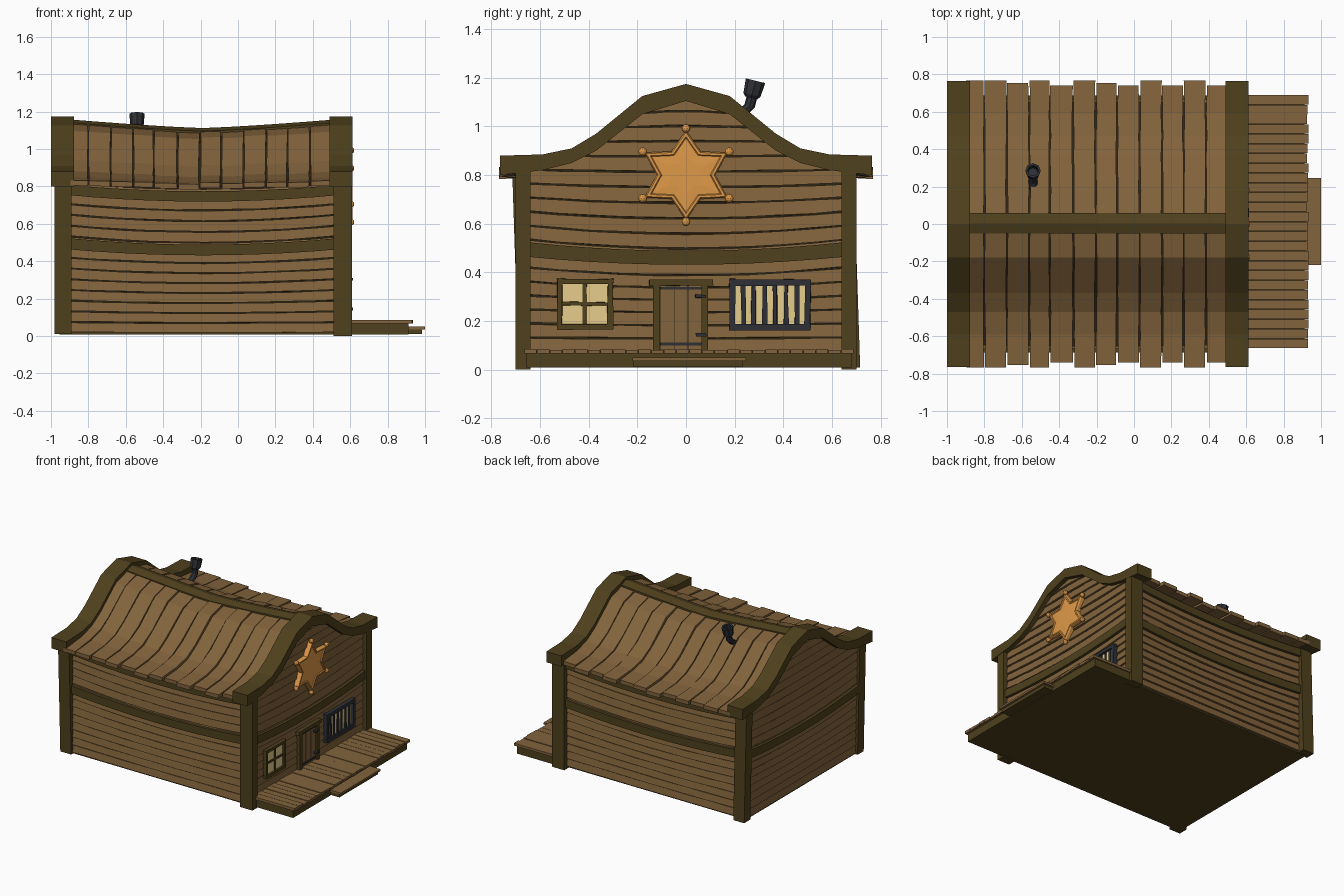
import bpy, bmesh, math, random
from mathutils import Vector

random.seed(4)
if "Cube" in bpy.data.objects:
    bpy.data.objects.remove(bpy.data.objects["Cube"])


def material(name, rgb):
    m = bpy.data.materials.new(name)
    m.use_nodes = True
    m.diffuse_color = (*rgb, 1)
    m.node_tree.nodes["Principled BSDF"].inputs["Base Color"].default_value = (*rgb, 1)
    return m


WOOD = material("plank brown", (0.225, 0.126, 0.045))
TRIM = material("dark timber", (0.078, 0.052, 0.0125))
GAP = material("shadow gap", (0.026, 0.017, 0.007))
IRON = material("black iron", (0.028, 0.03, 0.037))
PANE = material("cream glass", (0.8, 0.61, 0.27))
GOLD = material("orange brass", (0.74, 0.32, 0.065))


def jit(a):
    return random.uniform(-a, a)


def steps(a, b, n):
    return [a + (b - a) * i / n for i in range(n + 1)]


class Part:
    """Collects lofted solids into one named object."""

    def __init__(self, name, mat):
        self.name, self.mat, self.bm = name, mat, bmesh.new()

    def loft(self, sections):
        rows = [[self.bm.verts.new(p) for p in s] for s in sections]
        n = len(rows[0])
        for a, b in zip(rows, rows[1:]):
            for i in range(n):
                j = (i + 1) % n
                self.bm.faces.new((a[i], a[j], b[j], b[i]))
        self.bm.faces.new(rows[0][::-1])
        self.bm.faces.new(rows[-1])

    def box(self, x, y, z, wobble=0):
        self.loft([[(x[k], y[i] + jit(wobble), z[j] + jit(wobble))
                    for i, j in ((0, 0), (1, 0), (1, 1), (0, 1))] for k in (0, 1)])

    def done(self):
        bmesh.ops.recalc_face_normals(self.bm, faces=self.bm.faces)
        me = bpy.data.meshes.new(self.name)
        self.bm.to_mesh(me)
        self.bm.free()
        me.materials.append(self.mat)
        ob = bpy.data.objects.new(self.name, me)
        bpy.context.collection.objects.link(ob)


# Gable curve: half profile as (y, top, bottom)
GABLE = [(0, 1.175, 1.105), (0.18, 1.125, 1.05), (0.37, 0.97, 0.90),
         (0.47, 0.91, 0.85), (0.59, 0.885, 0.82), (0.77, 0.88, 0.80)]


def top_at(y):
    y = abs(y)
    for a, b in zip(GABLE, GABLE[1:]):
        if y <= b[0]:
            return a[1] + (b[1] - a[1]) * (y - a[0]) / (b[0] - a[0])
    return GABLE[-1][1]


def half_width(z):
    """Half width of the gable wall at height z, ending inside the rake boards."""
    mids = [(y, (t + b) / 2) for y, t, b in GABLE[:5]]
    for a, b in zip(mids, mids[1:]):
        if z >= b[1]:
            return max(0.02, a[0] + (b[0] - a[0]) * (a[1] - z) / (a[1] - b[1]))
    return 0.655


def droop(x):
    return max(0, 1 - abs((x + 0.19) / 0.7) ** 1.25)


def roof_z(x, y):
    fall = 0.03 + 0.02 * max(0, (abs(y) - 0.5) / 0.27)
    return top_at(y) - fall - droop(x) * (0.045 - 0.03 * abs(y) / 0.77)


# Dark core that shows through the gaps, on a timber floor
core = Part("building_core", GAP)
ys = [-g[0] for g in GABLE[4:0:-1]] + [g[0] for g in GABLE[:5]]
core.loft([[(x, -0.655, 0.013), (x, -0.655, 0.8)] + [(x, y, roof_z(x, y) - 0.022) for y in ys]
           + [(x, 0.655, 0.8), (x, 0.655, 0.013)] for x in steps(-0.95, 0.566, 10)])
core.done()
floor = Part("floor", TRIM)
floor.box((-0.955, 0.57), (-0.66, 0.66), (0.008, 0.018))
floor.done()

# Walls: tilted, sagging clapboards and curved beams
FRONT, BACK = 0.572, -0.955
WALLS = {
    "front_wall": (lambda u, o, z: (FRONT + o, u, z), 0),
    "back_wall": (lambda u, o, z: (BACK - o, u, z), 0),
    "right_wall": (lambda u, o, z: (u - 0.185, -0.662 - o, z), 0.74),
    "left_wall": (lambda u, o, z: (u - 0.185, 0.662 + o, z), 0.74),
}


def sag_at(z, side):
    """Sag at mid span; the top gable boards arch upwards instead."""
    if side:
        return 0.036 * min(1, z / 0.5)
    return 0.037 * math.exp(-((z - 0.52) / 0.26) ** 2) - 0.05 * max(0, z - 0.85)


def strip(part, place, half, z0, z1, low, high, waver=0.0):
    secs = []
    ends = [half or half_width(z) for z in (z0, z1)]
    for t in steps(-1, 1, 10):
        sec = []
        for k, o in ((0, -0.012), (0, low), (1, high), (1, -0.012)):
            z = (z0, z1)[k]
            sec.append(place(t * ends[k], o, z - sag_at(z, half) * (1 - t * t) + jit(waver)))
        secs.append(sec)
    part.loft(secs)


PITCH = 0.0575
for name, (place, half) in WALLS.items():
    boards = Part(name + "_boards", WOOD)
    z = 0.015
    while z < (0.78 if half else 1.1):
        strip(boards, place, half, z + 0.006, min(z + PITCH, 1.135), 0.011, 0.003, 0.0015)
        z += PITCH
    boards.done()
    beam = Part(name + "_beams", TRIM)
    strip(beam, place, half or 0.66, 0.465, 0.525, 0.025, 0.025)
    if half:
        strip(beam, place, half, 0.755, 0.81, 0.025, 0.025)
    beam.done()

# Corner posts, the rear pair leaning a little
posts = Part("corner_posts", TRIM)
for s in (-1, 1):
    posts.box((0.51, 0.61), sorted((s * 0.64, s * 0.702)), (0, 0.86))
    posts.loft([[(x, s * y + lean, z) for x, y in ((-0.98, 0.63), (-0.89, 0.63), (-0.89, 0.702), (-0.98, 0.702))]
                for z, lean in ((0.01, 0.014), (0.86, -0.014))])
posts.done()

# Rake boards over both gables
full = [(-y, t, b) for y, t, b in GABLE[:0:-1]] + GABLE
full[0], full[-1] = (-0.765, 0.88, 0.8), (0.765, 0.88, 0.8)
for name, x0, x1 in (("rear_gable_trim", -1.0, -0.877), ("front_gable_trim", 0.49, 0.612)):
    trim = Part(name, TRIM)
    trim.loft([[(x0, y, b), (x1, y, b), (x1, y, t), (x0, y, t)] for y, t, b in full])
    trim.done()

# Roof planks bent over the ridge
roof = Part("roof_planks", WOOD)
edges = [-0.9, -0.8, -0.68, -0.56, -0.45, -0.325, -0.205, -0.09, 0.03, 0.15, 0.265, 0.385, 0.51]
for i, (x0, x1) in enumerate(zip(edges, edges[1:])):
    long_end = 0.768 if i in (0, 1, 3, 5, 8, 10) else 0.74 if i in (4, 7, 9, 11) else 0.755
    lift = jit(0.005)
    secs = []
    for y in [-long_end] + ys + [long_end]:
        a, b = x0 + 0.0035 + jit(0.003), x1 - 0.0035 + jit(0.003)
        za, zb = roof_z(a, y) + lift, roof_z(b, y) + lift
        secs.append([(a, y, za - 0.028), (b, y, zb - 0.028), (b, y, zb), (a, y, za)])
    roof.loft(secs)
roof.done()

# Ridge beam
ridge = Part("ridge_beam", TRIM)
ridge.loft([[(x, y, roof_z(x, 0) + h) for y, h in ((-0.052, -0.04), (0.06, -0.04), (0.06, -0.005), (0.004, 0.012), (-0.052, -0.005))]
            for x in steps(-0.88, 0.5, 10)])
ridge.done()

# Bent stove pipe with a wider, open cap
pipe = Part("stove_pipe", IRON)


def tube(rings, lean, sides=8):
    """Rings are (y, z, radius), all square to one leaning axis."""
    up = Vector((0, math.cos(lean), -math.sin(lean)))
    pipe.loft([[Vector((-0.54, y, z)) + r * (math.cos(a) * Vector((1, 0, 0)) + math.sin(a) * up)
                for a in steps(0, math.tau, sides)[:-1]] for y, z, r in rings])


tube([(0.2, 1.04, 0.026), (0.235, 1.06, 0.024), (0.262, 1.085, 0.022), (0.275, 1.14, 0.022)], 0.3)
tube([(0.268, 1.118, 0.026), (0.271, 1.13, 0.036), (0.286, 1.188, 0.041),
      (0.286, 1.188, 0.029), (0.275, 1.145, 0.026)], 0.24)
pipe.done()

# Porch with ragged planks, and a step
porch = Part("porch_base", TRIM)
porch.box((0.56, 0.912), (-0.655, 0.68), (0.008, 0.07))
porch.box((0.9, 0.985), (-0.215, 0.235), (0.012, 0.038))
porch.done()
deck = Part("porch_planks", WOOD)
rows = steps(-0.665, 0.69, 26)
for a, b in zip(rows, rows[1:]):
    deck.box((0.57, 0.93 + jit(0.005)), (a + 0.001, b - 0.001), (0.066, 0.083 + jit(0.003)))
deck.box((0.9, 1.0), (-0.22, 0.247), (0.036, 0.05))
deck.done()


def frame(part, y, z, w, depth):
    x = (FRONT, FRONT + depth)
    for a in (y[0], y[1] - w):
        part.box(x, (a, a + w), z, 0.004)
    for a in (z[0], z[1] - w):
        part.box(x, (y[0], y[1]), (a, a + w), 0.004)


# Plain window with four panes, and the glass of the barred one
glass = Part("window_panes", PANE)
glass.box((FRONT, FRONT + 0.02), (-0.52, -0.31), (0.175, 0.365))
glass.box((FRONT, FRONT + 0.02), (0.19, 0.5), (0.175, 0.36))
glass.done()
sash = Part("window_frame", TRIM)
frame(sash, (-0.53, -0.3), (0.165, 0.375), 0.022, 0.033)
sash.box((FRONT, FRONT + 0.026), (-0.424, -0.406), (0.18, 0.36), 0.003)
sash.box((FRONT, FRONT + 0.026), (-0.51, -0.32), (0.264, 0.277), 0.003)
sash.done()

# Barred window
bars = Part("barred_window", IRON)
frame(bars, (0.178, 0.512), (0.163, 0.372), 0.024, 0.036)
for y in steps(0.235, 0.455, 5):
    bars.box((FRONT + 0.012, FRONT + 0.027), (y - 0.009, y + 0.009), (0.18, 0.36), 0.004)
bars.done()

# Plank door, its frame and ironwork
door = Part("door_planks", WOOD)
for y in (-0.105, -0.048, 0.009):
    door.box((FRONT, FRONT + 0.02), (y + 0.001, y + 0.055), (0.083, 0.35))
door.done()
shade = Part("door_backing", GAP)
shade.box((FRONT, FRONT + 0.015), (-0.11, 0.07), (0.08, 0.35))
shade.done()
jambs = Part("door_frame", TRIM)
for y in (-0.135, 0.063):
    jambs.box((FRONT, FRONT + 0.033), (y, y + 0.028), (0.08, 0.35))
jambs.box((FRONT, FRONT + 0.038), (-0.15, 0.11), (0.345, 0.37), 0.003)
jambs.done()
hinges = Part("door_hinges", IRON)
for z, knob in ((0.335, 0.302), (0.105, 0.142)):
    hinges.box((FRONT, FRONT + 0.026), (-0.105, 0.063), (z - 0.006, z + 0.006))
    hinges.box((FRONT, FRONT + 0.044), (0.04, 0.083), (knob - 0.007, knob + 0.007), 0.003)
hinges.done()

# Six-pointed badge: bevelled rim around a flat field, with balls on the tips
star = Part("star_badge", GOLD)


def spoke(x, r, k):
    a = math.tau * k / 12
    return (x, 1.07 * r * math.sin(a), 0.8 + r * math.cos(a))


def ring(scale, x):
    return [spoke(x, scale * (0.185, 0.113)[k % 2], k) for k in range(12)]


star.loft([ring(1, FRONT), ring(1, 0.602), ring(0.95, 0.612), ring(0.86, 0.612),
           ring(0.82, 0.606), ring(0.45, 0.608)])
for k in range(0, 12, 2):
    ball = bmesh.ops.create_icosphere(star.bm, subdivisions=2, radius=0.018)
    bmesh.ops.translate(star.bm, verts=ball["verts"], vec=spoke(0.604, 0.192, k))
star.done()
